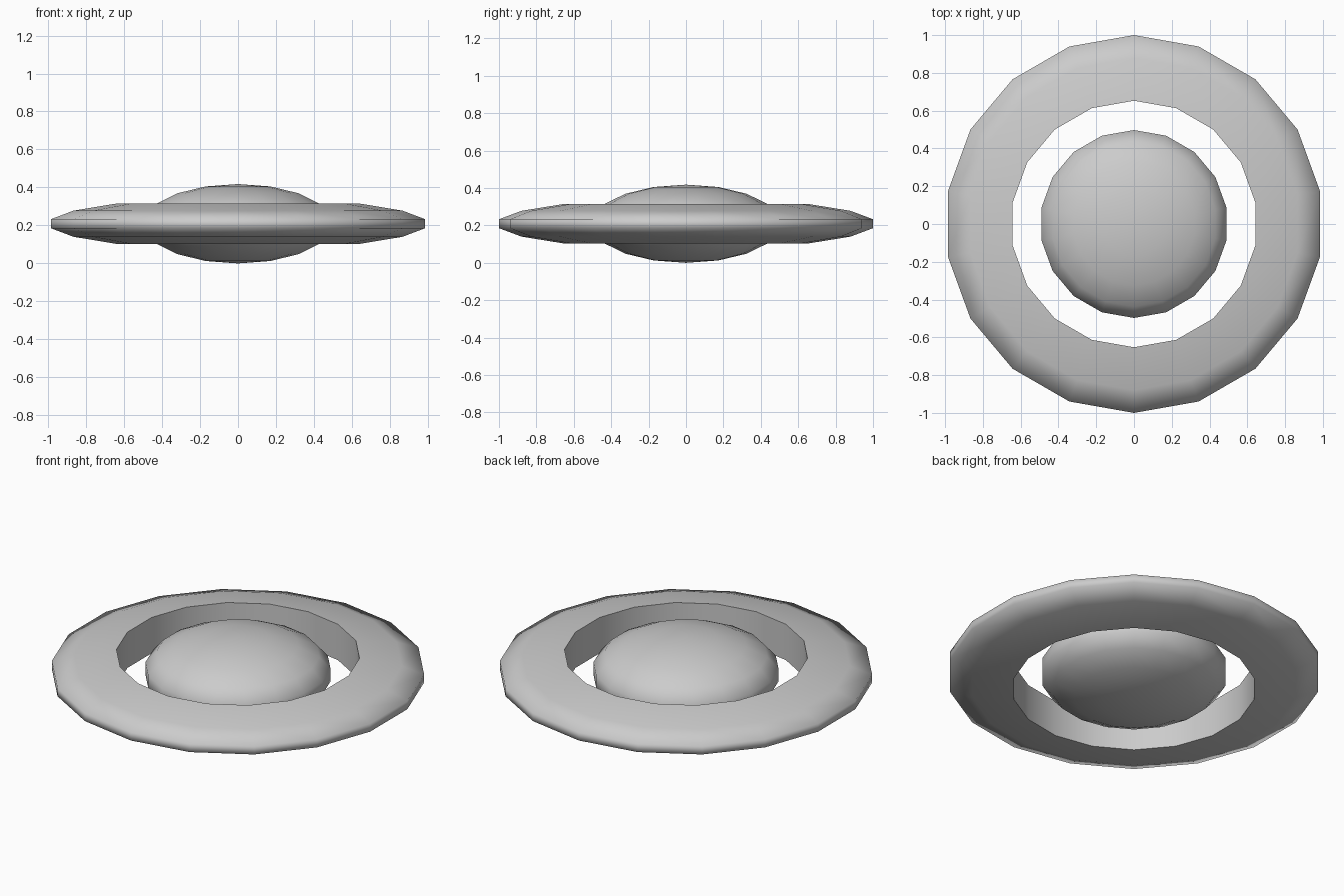
import bpy, bmesh
from math import sin, cos, radians

if "Cube" in bpy.data.objects:
    bpy.data.objects.remove(bpy.data.objects["Cube"])

SIDES = 18
MID_Z = 0.209


def profile(radius, half_height, first, last):
    """Flattened round profile sampled every 20 degrees from the pole."""
    return [(radius * sin(radians(a)), half_height * cos(radians(a)))
            for a in range(first, last + 1, 20)]


def lathe(name, points, closed):
    bm = bmesh.new()
    verts = [bm.verts.new((0, r, z)) for r, z in points]
    pairs = list(zip(verts, verts[1:]))
    if closed:
        pairs.append((verts[-1], verts[0]))
    edges = [bm.edges.new(p) for p in pairs]
    bmesh.ops.spin(bm, geom=verts + edges, cent=(0, 0, 0), axis=(0, 0, 1),
                   angle=radians(360), steps=SIDES, use_merge=False)
    bmesh.ops.remove_doubles(bm, verts=bm.verts, dist=0.0005)
    bmesh.ops.recalc_face_normals(bm, faces=bm.faces)
    mesh = bpy.data.meshes.new(name)
    bm.to_mesh(mesh)
    bm.free()
    obj = bpy.data.objects.new(name, mesh)
    obj.location.z = MID_Z
    bpy.context.collection.objects.link(obj)
    bpy.ops.object.select_all(action='DESELECT')
    obj.select_set(True)
    bpy.context.view_layer.objects.active = obj
    bpy.ops.object.shade_smooth_by_angle(angle=radians(80))
    return obj


# Flattened ball in the middle, pole to pole
lathe("centre_ball", profile(0.505, 0.209, 0, 180), False)

# Outer ring: a wider flattened ball with its caps removed and a straight inner wall
lathe("outer_ring", profile(1 / sin(radians(80)), 0.138, 40, 140), True)
